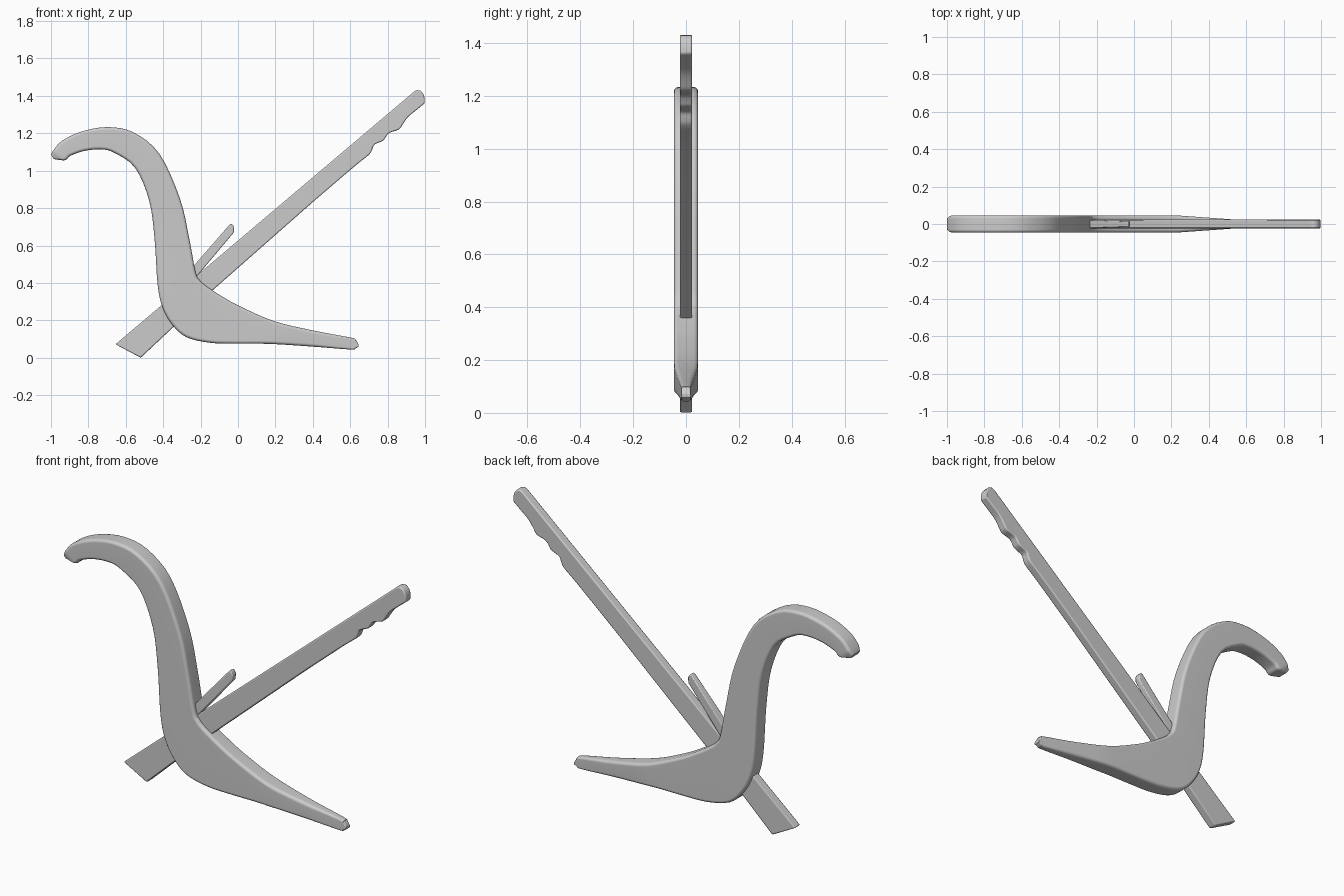
import bpy, bmesh, math
from mathutils import Vector

if "Cube" in bpy.data.objects:
    bpy.data.objects.remove(bpy.data.objects["Cube"])


def finish(name, bm, angle=40):
    bmesh.ops.recalc_face_normals(bm, faces=bm.faces)
    mesh = bpy.data.meshes.new(name)
    bm.to_mesh(mesh)
    bm.free()
    ob = bpy.data.objects.new(name, mesh)
    bpy.context.collection.objects.link(ob)
    bpy.ops.object.select_all(action='DESELECT')
    ob.select_set(True)
    bpy.context.view_layer.objects.active = ob
    bpy.ops.object.shade_smooth_by_angle(angle=math.radians(angle))
    return ob


def spline(pts, steps=4):
    """Smooth curve through the points."""
    p = [Vector(q) for q in pts]
    p = [2 * p[0] - p[1]] + p + [2 * p[-1] - p[-2]]
    out = []
    for a, b, c, d in zip(p, p[1:], p[2:], p[3:]):
        for i in range(steps):
            t = i / steps
            out.append(0.5 * (2 * b + (c - a) * t + (2 * a - 5 * b + 4 * c - d) * t * t
                              + (3 * b - a - 3 * c + d) * t ** 3))
    return out + [p[-2]]


def plate(name, outline, half, bevel):
    """Flat outline in x-z with thickness half(x) to each side."""
    bm = bmesh.new()
    rows = [[bm.verts.new((x, s * half(x), z)) for x, z in outline] for s in (-1, 1)]
    bm.faces.new(rows[0])
    bm.faces.new(rows[1][::-1])
    n = len(outline)
    for i in range(n):
        j = (i + 1) % n
        bm.faces.new((rows[0][i], rows[1][i], rows[1][j], rows[0][j]))
    ob = finish(name, bm)
    mod = ob.modifiers.new("soft_edges", 'BEVEL')
    mod.width, mod.segments = bevel, 2
    mod.limit_method, mod.angle_limit = 'ANGLE', math.radians(50)
    return ob


# Curved body: pairs of upper/right edge and lower/left edge, handle tip to sole tip
pairs = [
    (-1.0, 1.085, -0.985, 1.062), (-0.985, 1.112, -0.925, 1.056),
    (-0.94, 1.16, -0.895, 1.08), (-0.84, 1.208, -0.82, 1.106),
    (-0.70, 1.233, -0.73, 1.114), (-0.56, 1.205, -0.66, 1.095),
    (-0.42, 1.09, -0.55, 1.015), (-0.31, 0.85, -0.475, 0.84),
    (-0.26, 0.634, -0.446, 0.634), (-0.227, 0.457, -0.43, 0.393),
    (-0.205, 0.415, -0.404, 0.27), (-0.18, 0.391, -0.352, 0.177),
    (-0.136, 0.36, -0.276, 0.11), (-0.08, 0.325, -0.15, 0.08),
    (0.01, 0.275, -0.01, 0.075), (0.195, 0.195, 0.17, 0.074),
    (0.40, 0.146, 0.39, 0.06), (0.605, 0.107, 0.60, 0.044),
    (0.63, 0.095, 0.625, 0.048), (0.645, 0.07, 0.643, 0.058)]
bm = bmesh.new()
rings = []
for a, b in zip(spline([p[:2] for p in pairs]), spline([p[2:] for p in pairs])):
    mid, axis = (a + b) / 2, (a - b).normalized()
    h = (a - b).length / 2
    w = 0.046 - 0.028 * max(0, min(1, (mid.x - 0.22) / 0.40))
    w *= 1 - 0.3 * max(0, min(1, (mid.x + 0.96) / -0.035))   # rounded handle tip
    r = min(0.016, h * 0.6, w * 0.5)
    ring = []
    for k in range(4):
        sy, sh = ((1, 1), (-1, 1), (-1, -1), (1, -1))[k]
        for i in range(4):
            t = math.radians(90 * k + 30 * i)
            q = mid + axis * (sh * (h - r) + r * math.sin(t))
            ring.append(bm.verts.new((q.x, sy * (w - r) + r * math.cos(t), q.y)))
    rings.append(ring)
for r0, r1 in zip(rings, rings[1:]):
    for i in range(16):
        j = (i + 1) % 16
        bm.faces.new((r0[i], r0[j], r1[j], r1[i]))
bm.faces.new(rings[0])
bm.faces.new(rings[-1])
body = finish("curved_body", bm)
body.modifiers.new("flat_sides", 'WEIGHTED_NORMAL').keep_sharp = True

# Slanted beam with finger notches near its upper end
notches = spline([(0.998, 1.36), (0.955, 1.325), (0.91, 1.288), (0.882, 1.25),
                  (0.86, 1.22), (0.81, 1.203), (0.79, 1.18), (0.775, 1.16),
                  (0.73, 1.14), (0.718, 1.115), (0.703, 1.088),
                  (0.65, 1.045), (0.596, 1.0)], 3)
beam = [(-0.655, 0.072), (0.944, 1.425), (0.958, 1.431), (0.975, 1.428), (0.99, 1.412), (0.998, 1.39)]
beam += [tuple(v) for v in notches]
beam += [(0.40, 0.832), (-0.136, 0.36), (-0.52, 0.0)]
plate("beam", beam, lambda x: 0.0235, 0.006)

# Small wedge jammed above the beam
plate("wedge", [(-0.26, 0.465), (-0.045, 0.712), (-0.034, 0.718), (-0.021, 0.70),
                (-0.022, 0.67), (-0.22, 0.435)],
      lambda x: 0.0155 - 0.035 * (x + 0.02), 0.005)
